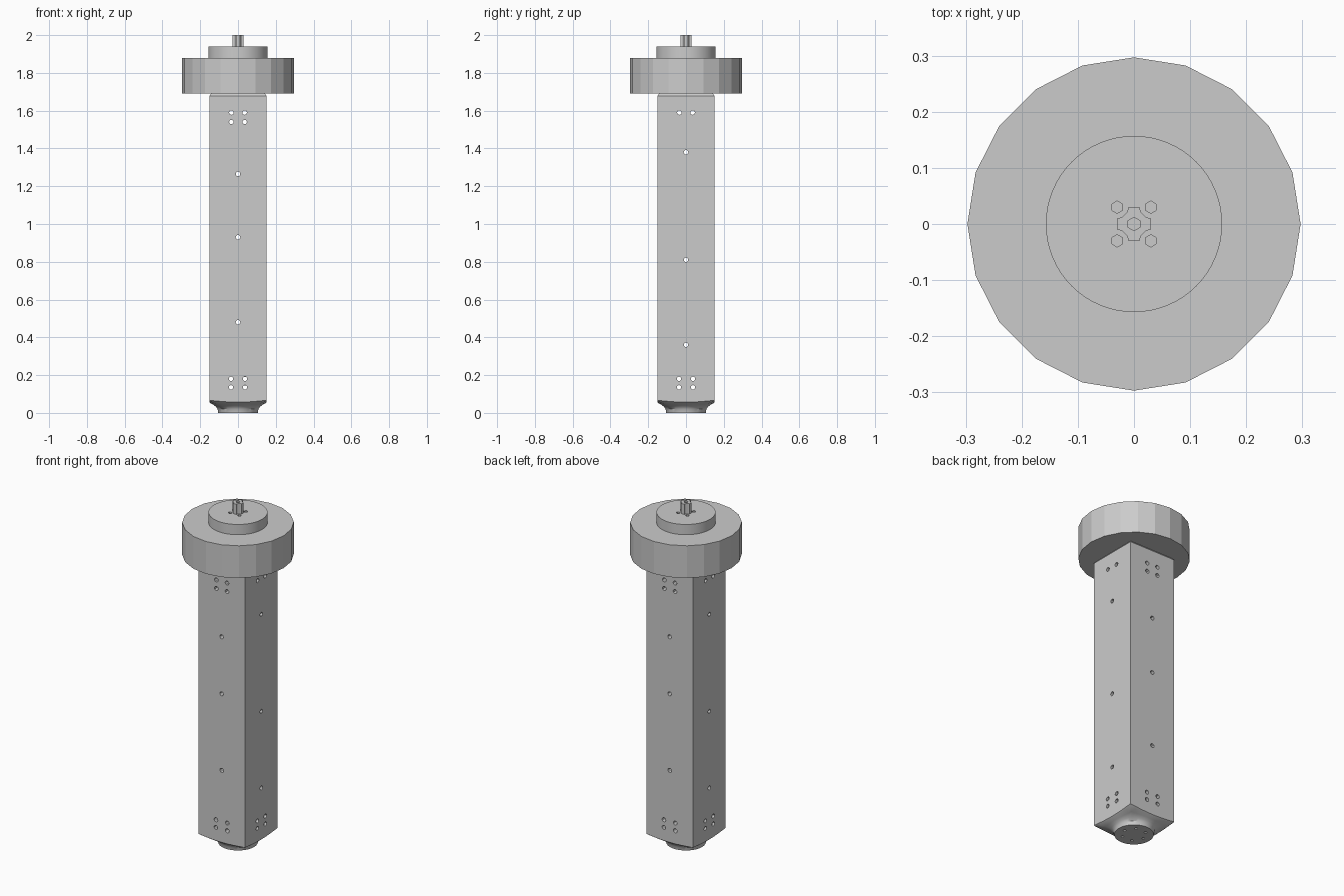
import bpy, bmesh
from math import cos, sin, pi, radians
from mathutils import Matrix, Vector

if "Cube" in bpy.data.objects:
    bpy.data.objects.remove(bpy.data.objects["Cube"])


def make(name, bm):
    bmesh.ops.recalc_face_normals(bm, faces=bm.faces)
    me = bpy.data.meshes.new(name)
    bm.to_mesh(me)
    bm.free()
    ob = bpy.data.objects.new(name, me)
    bpy.context.collection.objects.link(ob)
    return ob


def loft(bm, rings):
    loops = [[bm.verts.new(p) for p in r] for r in rings]
    n = len(loops[0])
    for a, b in zip(loops, loops[1:]):
        for i in range(n):
            j = (i + 1) % n
            bm.faces.new((a[i], a[j], b[j], b[i]))
    bm.faces.new(loops[0][::-1])
    bm.faces.new(loops[-1])


def cylinder(bm, center, r, length, axis="Z", sides=12):
    rot = {"X": Matrix.Rotation(pi / 2, 4, "Y"),
           "Y": Matrix.Rotation(pi / 2, 4, "X"),
           "Z": Matrix()}[axis]
    bmesh.ops.create_cone(bm, cap_ends=True, segments=sides, radius1=r, radius2=r,
                          depth=length, matrix=Matrix.Translation(center) @ rot)


def drill(ob, holes):
    """holes: (center, radius, length, axis, sides)"""
    bm = bmesh.new()
    for h in holes:
        cylinder(bm, *h)
    cutter = make("hole_cutter", bm)
    cutter.hide_render = True
    mod = ob.modifiers.new("holes", "BOOLEAN")
    mod.operation, mod.solver, mod.object = "DIFFERENCE", "EXACT", cutter
    bpy.context.view_layer.objects.active = ob
    bpy.ops.object.modifier_apply(modifier=mod.name)
    bpy.data.objects.remove(cutter)


def smooth(ob, angle=30):
    bpy.ops.object.select_all(action="DESELECT")
    ob.select_set(True)
    bpy.context.view_layer.objects.active = ob
    bpy.ops.object.shade_smooth_by_angle(angle=radians(angle))


# Square column whose foot flares in to a round end
def column_ring(z, r, square, lift=0.0, n=48):
    pts = []
    for i in range(n):
        a = 2 * pi * i / n
        k = 1 / max(abs(cos(a)), abs(sin(a)))
        d = r * (1 + (k - 1) * square)
        pts.append(Vector((d * cos(a), d * sin(a), z + lift * (k - 1) / 0.414)))
    return pts


bm = bmesh.new()
loft(bm, [column_ring(0, 0.105, 0), column_ring(0.02, 0.108, 0.05),
          column_ring(0.032, 0.116, 0.25, 0.003), column_ring(0.043, 0.13, 0.6, 0.005),
          column_ring(0.051, 0.145, 0.93, 0.008), column_ring(0.057, 0.152, 1, 0.01),
          column_ring(1.678, 0.152, 1), column_ring(1.69, 0.142, 1)])
bmesh.ops.dissolve_limit(bm, angle_limit=0.005, verts=bm.verts, edges=bm.edges)
column = make("column", bm)

# Bolt holes through the column, front to back and side to side
pairs_low = [(s * 0.037, z) for s in (-1, 1) for z in (0.135, 0.18)]
front = pairs_low + [(s * 0.035, z) for s in (-1, 1) for z in (1.54, 1.59)]
front += [(0, 0.48), (0, 0.93), (0, 1.265)]
side = pairs_low + [(s * 0.035, 1.59) for s in (-1, 1)]
side += [(0, 0.36), (0, 0.81), (0, 1.38)]
drill(column, [((u, 0, z), 0.012, 0.5, "Y", 12) for u, z in front])
drill(column, [((0, u, z), 0.012, 0.5, "X", 12) for u, z in side])

# Ring of small blind holes under the foot
drill(column, [((0.065 * cos(i * pi / 3), 0.065 * sin(i * pi / 3), 0), 0.008, 0.06, "Z", 8)
               for i in range(6)])
smooth(column)

# Wide faceted collar
bm = bmesh.new()
cylinder(bm, (0, 0, 1.785), 0.297, 0.19, "Z", 20)
make("collar", bm)

# Smaller round cap with four blind hexagonal holes
bm = bmesh.new()
cylinder(bm, (0, 0, 1.905), 0.157, 0.07, "Z", 64)
cap = make("cap", bm)
drill(cap, [((x, y, 1.94), 0.011, 0.09, "Z", 6) for x in (-0.03, 0.03) for y in (-0.03, 0.03)])
smooth(cap)

# Cross-shaped shaft with a hexagonal socket
quarter = [(0.03, -0.01), (0.03, 0.01), (0.021, 0.012), (0.0165, 0.0165), (0.012, 0.021)]
outline = [Matrix.Rotation(q * pi / 2, 3, "Z") @ Vector((x, y, 0))
           for q in range(4) for x, y in quarter]
bm = bmesh.new()
loft(bm, [[p + Vector((0, 0, z)) for p in outline] for z in (1.93, 2.0)])
shaft = make("drive_shaft", bm)
drill(shaft, [((0, 0, 2.0), 0.012, 0.08, "Z", 6)])
